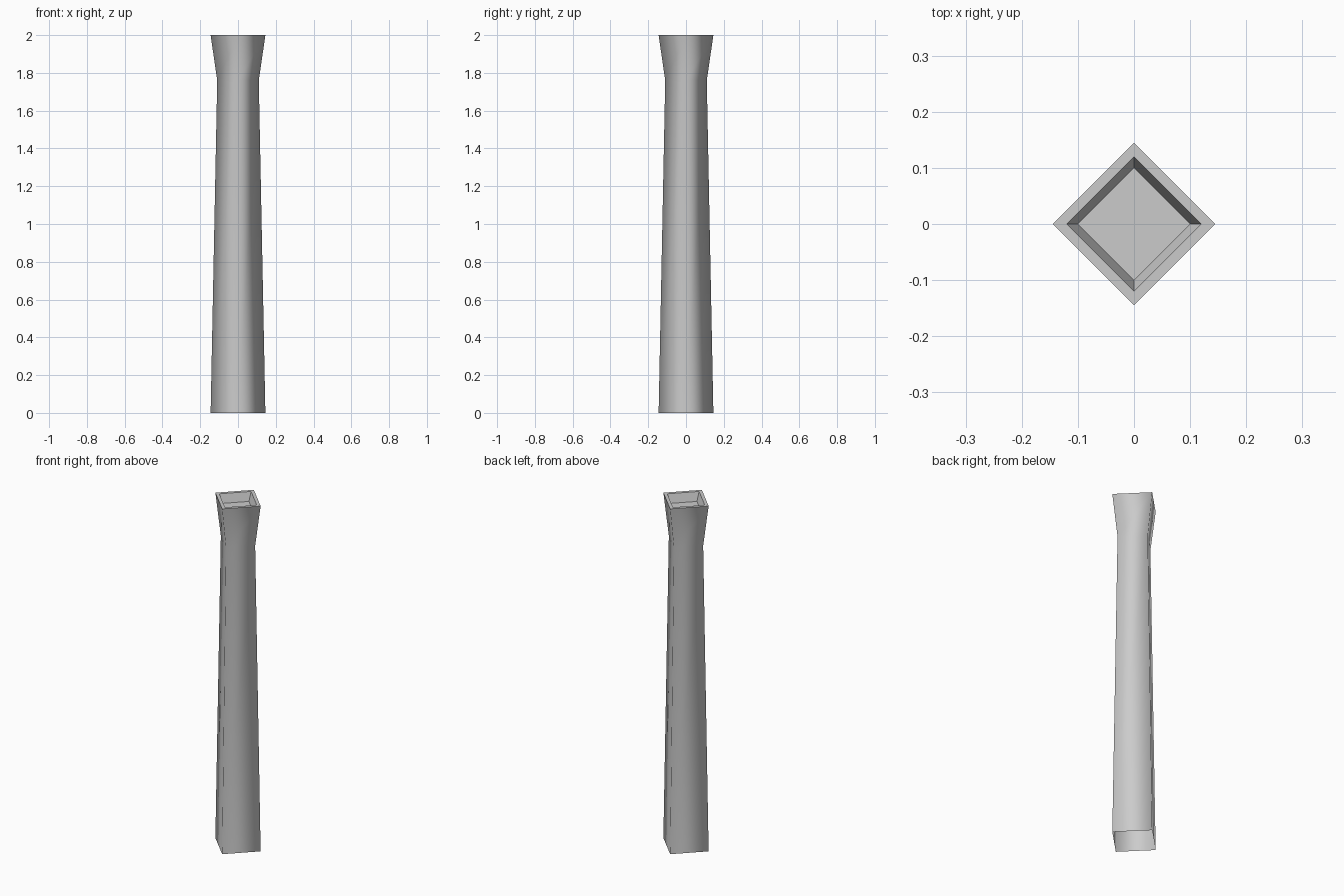
import bpy, bmesh
from math import cos, sin, pi

if "Cube" in bpy.data.objects:
    bpy.data.objects.remove(bpy.data.objects["Cube"])

SIDES = 4
# (radius, height): foot, waist, flared lip, rim, shallow cup
PROFILE = [(0.145, 0.0), (0.11, 1.76), (0.145, 2.0), (0.12, 2.0), (0.10, 1.95)]

bm = bmesh.new()
rings = [[bm.verts.new((r * cos(2 * pi * i / SIDES), r * sin(2 * pi * i / SIDES), z))
          for i in range(SIDES)] for r, z in PROFILE]

# walls, open underneath
for a, b in zip(rings, rings[1:]):
    for i in range(SIDES):
        j = (i + 1) % SIDES
        bm.faces.new((a[i], a[j], b[j], b[i]))

# cup floor as a fan
centre = bm.verts.new((0, 0, PROFILE[-1][1]))
for i in range(SIDES):
    bm.faces.new((rings[-1][i], rings[-1][(i + 1) % SIDES], centre))

# smooth outer shaft, flat rim and cup
for f in bm.faces:
    f.smooth = True
for ring in rings[2:]:
    for i in range(SIDES):
        bm.edges.get((ring[i], ring[(i + 1) % SIDES])).smooth = False
for a, b in zip(rings[3:], rings[4:]):
    for i in range(SIDES):
        bm.edges.get((a[i], b[i])).smooth = False

mesh = bpy.data.meshes.new("square_post")
bm.to_mesh(mesh)
bm.free()
post = bpy.data.objects.new("square_post", mesh)
bpy.context.collection.objects.link(post)
